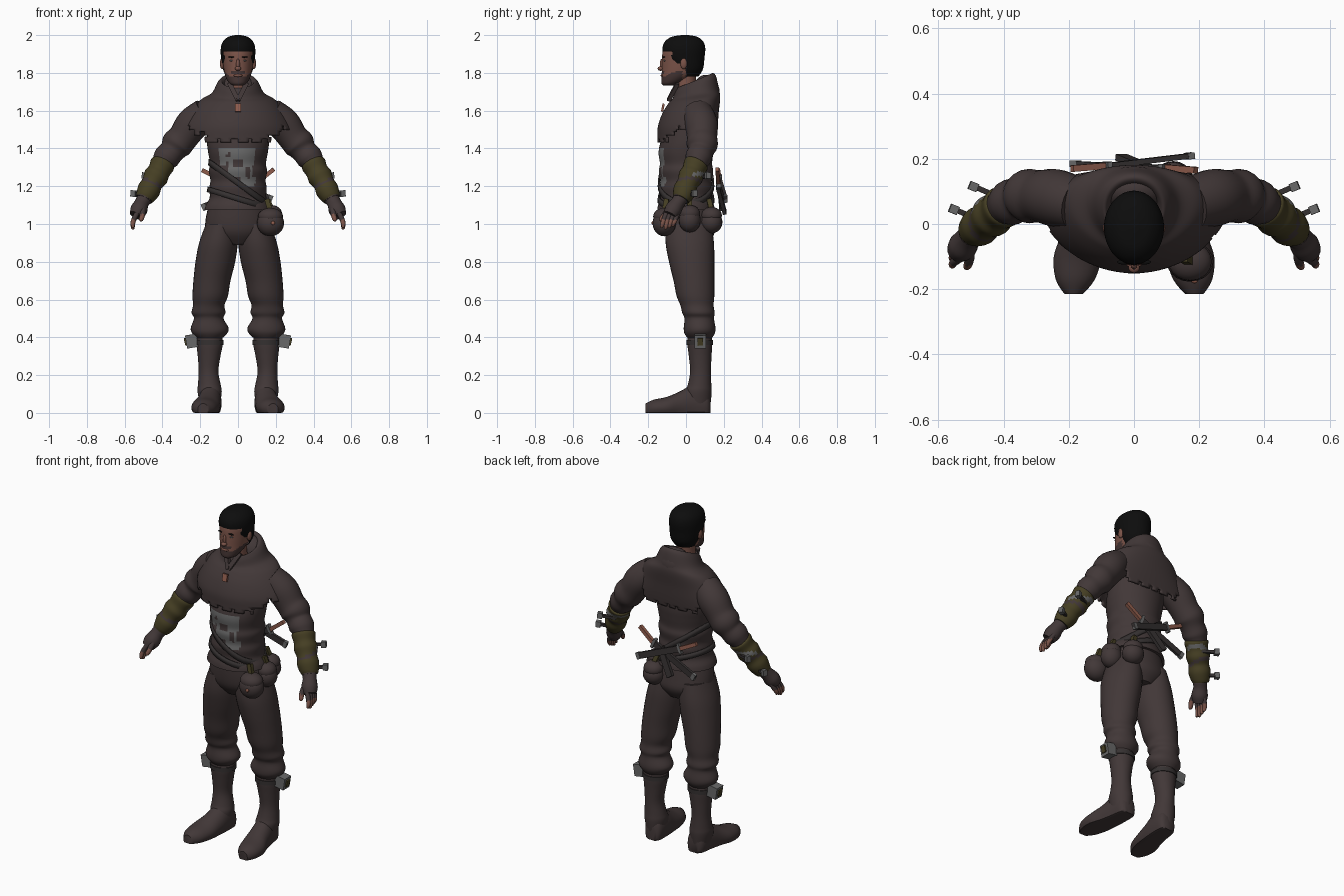
import bpy, bmesh, math
from mathutils import Vector

if "Cube" in bpy.data.objects:
    bpy.data.objects.remove(bpy.data.objects["Cube"])


def material(name, r, g, b):
    m = bpy.data.materials.new(name)
    m.use_nodes = True
    m.diffuse_color = (r, g, b, 1)
    m.node_tree.nodes["Principled BSDF"].inputs["Base Color"].default_value = (r, g, b, 1)
    return m


CLOTH = material("brown cloth", .054, .039, .039)
SKIN = material("skin", .2, .088, .066)
HAIR = material("black hair", .004, .004, .004)
BEARD = material("beard", .06, .036, .034)
OLIVE = material("olive leather", .06, .049, .017)
MAIL = material("grey mail", .14, .14, .14)
COPPER = material("copper", .28, .11, .075)
STRAP = material("dark strap", .035, .03, .03)


def finish(name, bm, mats, paint=None, drop=None, mirror=False, thick=0, angle=50):
    """Turn a bmesh into a shaded object, painting or dropping faces by rule."""
    if drop:
        gone = [f for f in bm.faces if drop(f.calc_center_median())]
        bmesh.ops.delete(bm, geom=gone, context='FACES')
    bmesh.ops.recalc_face_normals(bm, faces=bm.faces)
    if paint:
        for f in bm.faces:
            f.material_index = paint(f.calc_center_median())
    me = bpy.data.meshes.new(name)
    bm.to_mesh(me)
    bm.free()
    for m in mats:
        me.materials.append(m)
    ob = bpy.data.objects.new(name, me)
    bpy.context.collection.objects.link(ob)
    if thick:
        s = ob.modifiers.new("thickness", 'SOLIDIFY')
        s.thickness = thick
    if mirror:
        ob.modifiers.new("mirror", 'MIRROR')
    bpy.ops.object.select_all(action='DESELECT')
    bpy.context.view_layer.objects.active = ob
    ob.select_set(True)
    bpy.ops.object.shade_smooth_by_angle(angle=math.radians(angle))
    return ob


def spline(keys, steps):
    """Smooth samples through tuples of numbers."""
    ks = [Vector(k) for k in keys]
    out = []
    for i in range(len(ks) - 1):
        a, b, c, d = ks[max(i - 1, 0)], ks[i], ks[i + 1], ks[min(i + 2, len(ks) - 1)]
        for s in range(steps):
            t = s / steps
            out.append(b + (c - a) * (t / 2) + (a * 2 - b * 5 + c * 4 - d) * (t * t / 2)
                       + (b * 3 - a - c * 3 + d) * (t ** 3 / 2))
    return out + [ks[-1]]


def skin_rings(rings, cap=True):
    bm = bmesh.new()
    rows = [[bm.verts.new(p) for p in r] for r in rings]
    n = len(rows[0])
    for a, b in zip(rows, rows[1:]):
        for i in range(n):
            bm.faces.new((a[i], a[(i + 1) % n], b[(i + 1) % n], b[i]))
    if cap:
        bm.faces.new(rows[0])
        bm.faces.new(rows[-1])
    return bm


def turn(n):
    return [(math.cos(2 * math.pi * i / n), math.sin(2 * math.pi * i / n)) for i in range(n)]


def stack(name, keys, mats, sides=32, steps=4, bow=0, tilt=0, cap=True, **kw):
    """Level ellipses: z, centre x, centre y, radius x, radius y, rise to the back."""
    rings = []
    for z, cx, cy, rx, ry, ty in spline([tuple(k) + (0,) * (6 - len(k)) for k in keys], steps):
        rings.append([(cx + rx * c, cy + ry * s + bow * (rx * c) ** 2, z + ty * ry * s + tilt * rx * c)
                      for c, s in turn(sides)])
    return finish(name, skin_rings(rings, cap), mats, **kw)


def tube(name, keys, mats, sides=16, steps=4, **kw):
    """Round limb along points of x, y, z, radius."""
    ps = spline(keys, steps)
    rings = []
    for i, p in enumerate(ps):
        d = (ps[min(i + 1, len(ps) - 1)] - ps[max(i - 1, 0)]).to_3d().normalized()
        u = d.cross(Vector((0, 1, 0.01))).normalized()
        v = d.cross(u)
        rings.append([p.to_3d() + (u * c + v * s) * p[3] for c, s in turn(sides)])
    return finish(name, skin_rings(rings), mats, **kw)


def ball(name, centre, radii, mat, **kw):
    bm = bmesh.new()
    bmesh.ops.create_uvsphere(bm, u_segments=20, v_segments=12, radius=1)
    for v in bm.verts:
        v.co = Vector(centre) + Vector(c * r for c, r in zip(v.co, radii))
    return finish(name, bm, [mat], **kw)


def bar(name, a, b, wide, thin, mat, **kw):
    """Box from a to b, thin along y where it can be."""
    a, b = Vector(a), Vector(b)
    d = (b - a).normalized()
    u = d.cross(Vector((0, 1, 0.01))).normalized() * wide / 2
    v = d.cross(u).normalized() * thin / 2
    rings = [[p + u + v, p - u + v, p - u - v, p + u - v] for p in (a, b)]
    return finish(name, skin_rings(rings), [mat], angle=30, **kw)


# Trousers, boots and feet
stack("pelvis", [(1.12, 0, 0, .15, .13), (1.02, 0, .01, .172, .135), (.95, 0, .02, .165, .13),
                 (.89, 0, .025, .09, .09)], [CLOTH])
stack("trouser_leg", [(1, .09, .015, .08, .12), (.9, .104, .02, .102, .128), (.8, .12, .03, .105, .12),
                      (.7, .138, .042, .098, .108), (.62, .147, .05, .094, .1), (.57, .155, .058, .083, .088),
                      (.53, .156, .066, .09, .086), (.5, .155, .07, .078, .078), (.45, .15, .072, .1, .084),
                      (.42, .15, .072, .092, .08), (.39, .15, .073, .06, .06)], [CLOTH], mirror=True)
stack("boot_shaft", [(.42, .15, .073, .06, .06), (.37, .15, .073, .07, .066), (.3, .153, .075, .06, .06),
                     (.22, .156, .077, .052, .055), (.15, .152, .072, .06, .062), (.11, .15, .066, .064, .07),
                     (.03, .148, .062, .05, .066)], [CLOTH], mirror=True)
feet = [(.13, .14, .03, .08), (.11, .142, .052, .13), (.04, .147, .06, .15), (-.03, .157, .066, .115),
        (-.1, .172, .074, .085), (-.17, .18, .06, .07), (-.215, .185, .028, .05)]
finish("boot_foot", skin_rings([[(cx + w * c, y, max(0, h * (.35 + .65 * s))) for c, s in turn(24)]
                                for y, cx, w, h in spline(feet, 4)]), [CLOTH], mirror=True)
stack("boot_strap", [(.385, .15, .073, .074, .07), (.36, .15, .073, .074, .07)], [STRAP], steps=1, mirror=True)
bar("boot_buckle", (.215, .075, .385), (.275, .075, .375), .07, .06, MAIL, mirror=True)
bar("boot_buckle_core", (.24, .075, .385), (.283, .075, .375), .04, .03, OLIVE, mirror=True)

# Tunic with torn mail on the chest
MAIL_PATCHES = [(-.1, .09, 1.33, 1.4), (-.05, .08, 1.25, 1.33), (-.1, -.06, 1.31, 1.35), (.01, .09, 1.2, 1.25)]
HOLES = [(-.02, .025, 1.3, 1.345), (-.06, -.035, 1.35, 1.375), (.045, .06, 1.24, 1.3)]


def inside(c, boxes):
    return any(a < c.x < b and lo < c.z < hi for a, b, lo, hi in boxes)


stack("tunic", [(1.075, 0, 0, .178, .152), (1.1, 0, 0, .17, .148), (1.14, 0, 0, .15, .136),
                (1.19, 0, 0, .152, .142), (1.23, 0, 0, .146, .136), (1.28, 0, 0, .154, .144),
                (1.32, 0, 0, .148, .138), (1.38, 0, 0, .158, .145), (1.45, 0, .01, .165, .14),
                (1.6, 0, .03, .16, .11)], [CLOTH, MAIL], sides=72, steps=5,
      paint=lambda c: int(c.y < 0 and inside(c, MAIL_PATCHES) and not inside(c, HOLES)))
stack("shoulder_strap", [(1.235, 0, 0, .156, .148), (1.2, 0, 0, .158, .15)], [STRAP], steps=1, tilt=-.7,
      cap=False, thick=.008)
stack("waist_belt", [(1.15, 0, 0, .16, .148), (1.12, 0, 0, .166, .152)], [STRAP], steps=1, tilt=-.3,
      cap=False, thick=.008)


# Shoulder cape with a notched hem, and the lowered hood
def below_hem(c):
    angle = math.atan2(c.y - .03, c.x)
    hem = 1.43 if abs(c.x) < .17 else 1.465 if abs(c.x) < .235 else 1.495
    return c.z < hem + (.02 if math.sin(angle * 14) > .55 else 0) + (.02 if c.y > .05 else 0)


stack("cape", [(1.69, 0, .03, .062, .065, .3), (1.755, 0, .04, .085, .088, .4), (1.745, 0, .048, .108, .108, .4),
               (1.69, 0, .052, .14, .122, .2), (1.655, 0, .045, .2, .136, .1), (1.59, 0, .025, .248, .148),
               (1.52, 0, .01, .284, .158), (1.46, 0, .005, .292, .156), (1.41, 0, 0, .28, .15)], [CLOTH],
      sides=96, steps=6, bow=.6, cap=False, drop=below_hem, thick=.012)
ball("hood_fold", (0, .105, 1.69), (.108, .074, .1), CLOTH)
bar("brooch", (0, -.118, 1.637), (0, -.127, 1.595), .03, .012, COPPER)
for side in (-1, 1):
    bar("collar_edge", (side * .045, -.045, 1.745), (0, -.092, 1.655), .025, .02, CLOTH)

# Neck, head and hair
stack("neck", [(1.62, 0, .01, .06, .06), (1.72, 0, 0, .05, .052), (1.8, 0, 0, .05, .055)], [SKIN])
stack("head", [(1.732, 0, -.09, .025, .028), (1.745, 0, -.08, .046, .05), (1.775, 0, -.052, .064, .078),
               (1.81, 0, -.028, .074, .1), (1.86, 0, -.017, .08, .11), (1.91, 0, -.014, .081, .11),
               (1.95, 0, -.012, .07, .095), (1.98, 0, -.01, .035, .05)], [SKIN, BEARD], sides=48, steps=5,
      paint=lambda c: int(c.y < -.02 and c.z < 1.783 + max(0, abs(c.x) - .045) * .9
                          or 1.797 < c.z < 1.806 and c.y < -.09 and abs(c.x) < .035))
stack("hair", [(1.78, 0, .01, .06, .055), (1.82, 0, .005, .08, .085), (1.88, 0, -.008, .09, .106),
               (1.93, 0, -.011, .091, .113), (1.965, 0, -.01, .08, .102), (1.99, 0, -.008, .052, .07),
               (2, 0, -.005, .015, .02)], [HAIR], sides=64, steps=8,
      drop=lambda c: c.z < (1.915 if c.y < -.075 else 1.85 if c.y < 0 else 1.78))
ball("nose_bridge", (0, -.127, 1.845), (.01, .012, .03), SKIN)
ball("nose_tip", (0, -.134, 1.823), (.017, .016, .012), SKIN)
ball("lips", (0, -.124, 1.786), (.024, .01, .008), SKIN)
ball("ear", (.084, -.012, 1.85), (.012, .018, .03), SKIN, mirror=True)
ball("eye", (.031, -.112, 1.865), (.013, .008, .005), MAIL, mirror=True)
ball("eyebrow", (.032, -.117, 1.884), (.02, .007, .004), HAIR, mirror=True)

# Arms, bracers and gloved hands
tube("sleeve", [(.17, .06, 1.59, .08), (.24, .08, 1.53, .088), (.29, .085, 1.46, .08), (.325, .085, 1.42, .083),
                (.35, .078, 1.385, .068), (.38, .065, 1.35, .07), (.41, .045, 1.3, .055),
                (.5, -.03, 1.13, .042)], [CLOTH], sides=24, mirror=True)
tube("bracer", [(.395, .058, 1.325, .055), (.4, .053, 1.315, .066), (.418, .038, 1.28, .06),
                (.435, .025, 1.25, .066), (.455, .008, 1.215, .056), (.472, -.006, 1.18, .061),
                (.49, -.02, 1.145, .052), (.497, -.027, 1.13, .044)], [OLIVE, CLOTH, MAIL], sides=24, mirror=True,
     paint=lambda c: 1 if 1.21 < c.z + (c.x - .455) * -.5 < 1.23 else
     2 if c.y > .03 and 1.255 < c.z < 1.275 else 0)
for x, y, z in ((.44, .1, 1.255), (.5, .03, 1.16)):
    bar("bracer_spike", (x - .03, y - .02, z - .01), (x + .05, y + .015, z), .016, .016, STRAP, mirror=True)
    bar("spike_cap", (x + .04, y + .01, z), (x + .065, y + .02, z + .002), .034, .026, MAIL, mirror=True)
tube("glove", [(.492, -.025, 1.14, .04), (.51, -.045, 1.11, .038), (.525, -.068, 1.075, .045),
               (.54, -.085, 1.045, .036)], [CLOTH], mirror=True)
for i in range(4):
    y = -.118 + .02 * i
    low = .972 + .008 * abs(i - 1)
    tube("finger", [(.533, y + .015, 1.06, .014), (.553, y, 1.02, .013), (.557, y - .008, low + .015, .011),
                    (.555, y - .012, low, .006)], [SKIN, CLOTH], sides=10, mirror=True,
         paint=lambda c: int(c.z > 1.022))
tube("thumb", [(.505, -.075, 1.09, .017), (.505, -.11, 1.055, .015), (.512, -.13, 1.025, .012),
               (.515, -.135, 1.015, .006)], [SKIN, CLOTH], sides=10, mirror=True, paint=lambda c: int(c.z > 1.05))

# Belt pouches on the left hip
for name, c, r in (("front_pouch", (.172, -.115, 1.005), (.072, .062, .07)),
                   ("side_pouch", (.178, .02, 1.02), (.06, .058, .065)),
                   ("rear_pouch", (.12, .135, 1.01), (.062, .058, .06))):
    ball(name, c, r, CLOTH)
    ball(name + "_flap", (c[0], c[1], c[2] + .035), (r[0] * .92, r[1] * .95, .045), CLOTH)
    bar(name + "_loop", (c[0], c[1], c[2] + .06), (c[0] - .02, c[1] * .9, 1.13), .025, .025, OLIVE)
ball("pouch_button", (.185, -.176, 1.005), (.01, .006, .01), COPPER)

# Crossed daggers across the back
for grip, guard, tip in (((.19, .165, 1.29), (.1, .172, 1.22), (-.19, .185, 1.085)),
                         ((-.19, .17, 1.285), (-.09, .178, 1.235), (.18, .21, 1.13))):
    a, b, c = Vector(grip), Vector(guard), Vector(tip)
    bar("dagger_grip", a, b, .022, .02, COPPER)
    bar("dagger_sheath", b, c, .036, .016, STRAP)
    bar("dagger_guard", b, b + (c - b) * .05, .06, .024, MAIL)
    bar("sheath_tip", b + (c - b) * .93, c, .038, .02, MAIL)
bar("back_scabbard", (.05, .168, 1.2), (-.04, .205, 1.06), .04, .02, STRAP)
